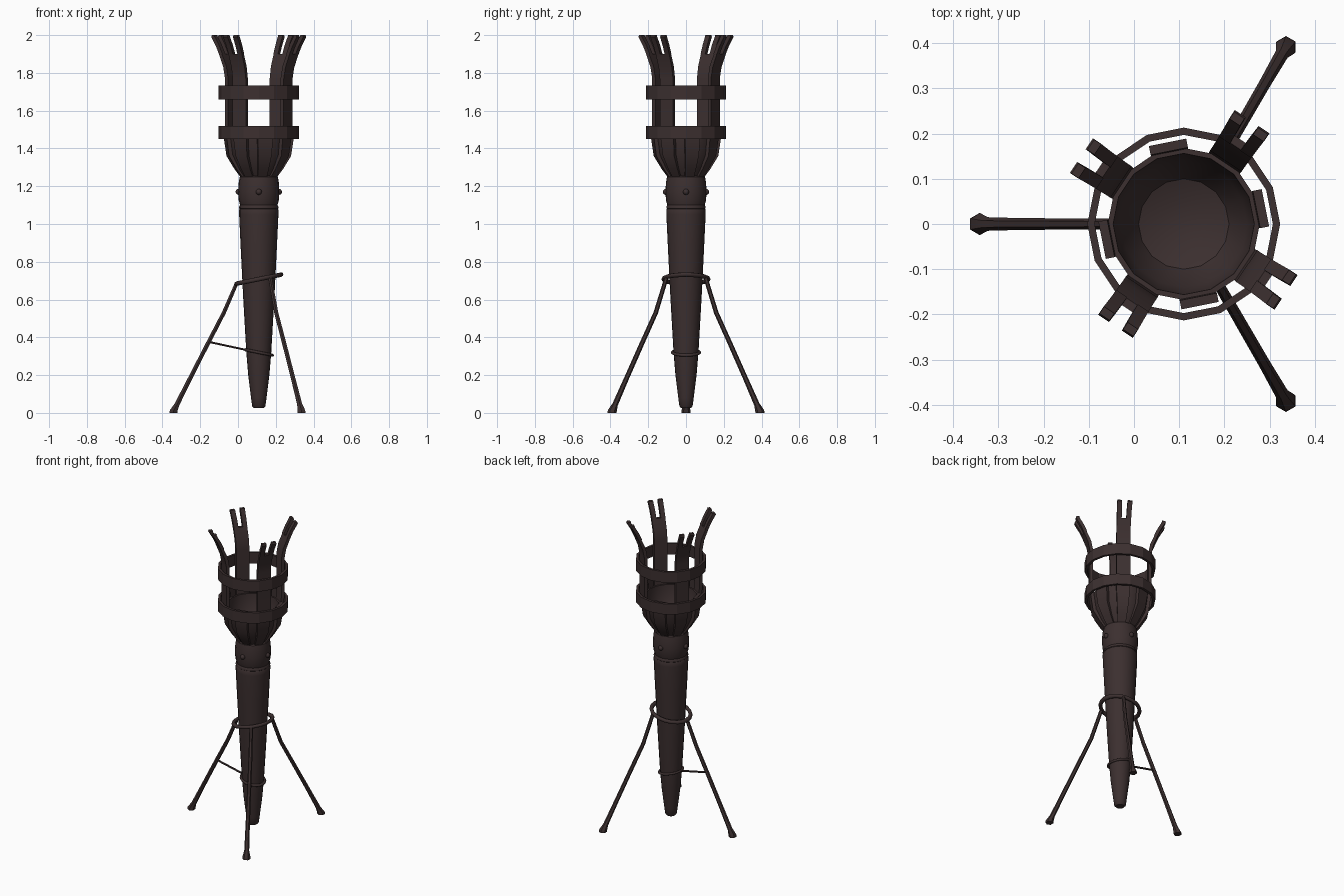
import bpy, bmesh, math
from mathutils import Vector, Matrix

if "Cube" in bpy.data.objects:
    bpy.data.objects.remove(bpy.data.objects["Cube"])

AX = 0.11  # torch axis x
mat = bpy.data.materials.new("dark_iron_brown")
mat.diffuse_color = (0.045, 0.029, 0.029, 1)
mat.use_nodes = True
mat.node_tree.nodes["Principled BSDF"].inputs["Base Color"].default_value = mat.diffuse_color


def make(name, bm, loc=(0, 0, 0), angle=35):
    bmesh.ops.recalc_face_normals(bm, faces=bm.faces)
    me = bpy.data.meshes.new(name)
    bm.to_mesh(me)
    bm.free()
    me.materials.append(mat)
    ob = bpy.data.objects.new(name, me)
    ob.location = loc
    bpy.context.collection.objects.link(ob)
    bpy.ops.object.select_all(action='DESELECT')
    ob.select_set(True)
    bpy.context.view_layer.objects.active = ob
    if angle:
        bpy.ops.object.shade_smooth_by_angle(angle=math.radians(angle))
    return ob


def bridge(bm, rings, closed=False, caps=True):
    n = len(rings[0])
    m = len(rings)
    for i in range(m if closed else m - 1):
        a, b = rings[i], rings[(i + 1) % m]
        for j in range(n):
            k = (j + 1) % n
            bm.faces.new((a[j], a[k], b[k], b[j]))
    if caps and not closed:
        bm.faces.new(rings[0])
        bm.faces.new(rings[-1])


def lathe(name, prof, n=16, closed=False, angle=35):
    bm = bmesh.new()
    rings = [[bm.verts.new((r * math.cos(2 * math.pi * j / n), r * math.sin(2 * math.pi * j / n), z))
              for j in range(n)] for r, z in prof]
    bridge(bm, rings, closed)
    return make(name, bm, (AX, 0, 0), angle)


def rod(name, pts, n=6):
    # tapered tube along points (vector, radius)
    bm = bmesh.new()
    d = (pts[-1][0] - pts[0][0]).normalized()
    u = d.cross(Vector((0, 0, 1))).normalized()
    v = u.cross(d)
    rings = []
    for p, r, flat in pts:
        w = Vector((u.y, -u.x, 0)) if flat else v
        rings.append([bm.verts.new(p + u * r * math.cos(2 * math.pi * j / n) + w * r * math.sin(2 * math.pi * j / n)
                                   * (1 if not flat or w.dot(v) > 0 else -1)) for j in range(n)])
    bridge(bm, rings)
    return make(name, bm, angle=50)


def hoop(name, R, r, z, slope, n=20):
    prof = [(R + r * math.cos(a), r * math.sin(a)) for a in [i * math.pi / 4 for i in range(8)]]
    ob = lathe(name, prof, n, True, 60)
    for v in ob.data.vertices:
        v.co.z += z + v.co.x * slope
    return ob


def strip(name, pts, ang, th=0.02):
    # bent bar: points (r, z, lateral from, lateral to), r is the outer face
    bm = bmesh.new()
    rot = Matrix.Rotation(ang, 3, 'Z')
    rings = []
    for i, (r, z, a, b) in enumerate(pts):
        p, q = pts[max(i - 1, 0)], pts[min(i + 1, len(pts) - 1)]
        t = Vector((q[0] - p[0], q[1] - p[1])).normalized()
        ri, zi = r - t.y * th, z + t.x * th
        if i == len(pts) - 1:
            zi = z
        rings.append([bm.verts.new(rot @ Vector(c)) for c in ((r, a, z), (r, b, z), (ri, b, zi), (ri, a, zi))])
    bridge(bm, rings)
    return make(name, bm, (AX, 0, 0), 30)


# tapered handle
lathe("handle", [(0.026, 0.025), (0.035, 0.035), (0.041, 0.08), (0.056, 0.2), (0.066, 0.32), (0.082, 0.6),
                 (0.096, 0.88), (0.104, 1.05), (0.104, 1.075), (0.098, 1.085)], 20)
# collar with bead at its lower edge
lathe("collar", [(0.095, 1.075), (0.104, 1.083), (0.104, 1.092), (0.099, 1.10), (0.106, 1.125), (0.109, 1.17),
                 (0.106, 1.22), (0.101, 1.25), (0.09, 1.256)], 20)
# rivets round the collar
for i in range(4):
    bm = bmesh.new()
    bmesh.ops.create_uvsphere(bm, u_segments=8, v_segments=6, radius=0.016)
    a = i * math.pi / 2
    make("rivet", bm, (AX + 0.107 * math.cos(a), 0.107 * math.sin(a), 1.17), 60)

# open bowl with inner surface
lathe("bowl", [(0.085, 1.245), (0.115, 1.29), (0.153, 1.365), (0.166, 1.45), (0.168, 1.48),
               (0.156, 1.48), (0.154, 1.45), (0.14, 1.37), (0.10, 1.30), (0.05, 1.28)], 16)

# basket straps: four short ones, four long ones with forked tips
low = [(0.09, 1.243, 0.024), (0.125, 1.29, 0.029), (0.167, 1.36, 0.036), (0.180, 1.45, 0.041)]
for i in range(8):
    ang = math.radians(11.25 + 45 * i)
    pts = [(r, z, -w, w) for r, z, w in low]
    if i % 2 == 0:
        strip("short_strap", pts + [(0.184, 1.51, -0.042, 0.042)], ang)
    else:
        strip("long_strap", pts + [(0.187, 1.52, -0.042, 0.042), (0.187, 1.77, -0.042, 0.042),
                                   (0.198, 1.83, -0.042, 0.042), (0.225, 1.90, -0.043, 0.043)], ang)
        for s in (-1, 1):
            strip("fork_prong", [(0.222, 1.893, s * 0.014, s * 0.043), (0.243, 1.94, s * 0.015, s * 0.044),
                                 (0.272, 1.99, s * 0.017, s * 0.046), (0.268, 2.0, s * 0.018, s * 0.045)], ang)

# two flat basket bands
for nm, z0, z1 in (("lower_band", 1.45, 1.52), ("upper_band", 1.66, 1.732)):
    lathe(nm, [(0.213, z0), (0.213, z1), (0.197, z1), (0.197, z0)], 16, True, 15)

# tilted tripod ring and lower brace ring
hoop("tripod_ring", 0.118, 0.012, 0.708, 0.2)
hoop("brace_ring", 0.072, 0.008, 0.32, -0.2)

# tripod legs with flared feet
for i in range(3):
    a = math.radians(60 + 120 * i)
    d = Vector((math.cos(a), math.sin(a), 0))

    def P(r, z):
        return Vector((AX, 0, z)) + d * r
    top = 0.708 + 0.2 * 0.118 * d.x
    rod("leg", [(P(0.118, top), 0.011, False), (P(0.185, 0.53), 0.012, False), (P(0.268, 0.37), 0.0125, False),
                (P(0.36, 0.19), 0.013, False), (P(0.433, 0.045), 0.015, False),
                (P(0.450, 0.014), 0.024, True), (P(0.452, 0.0), 0.024, True)])

# brace rod from rear of ring to one leg
rod("brace_rod", [(Vector((-0.16, 0, 0.377)), 0.006, False), (Vector((0.04, 0, 0.334)), 0.006, False)])
